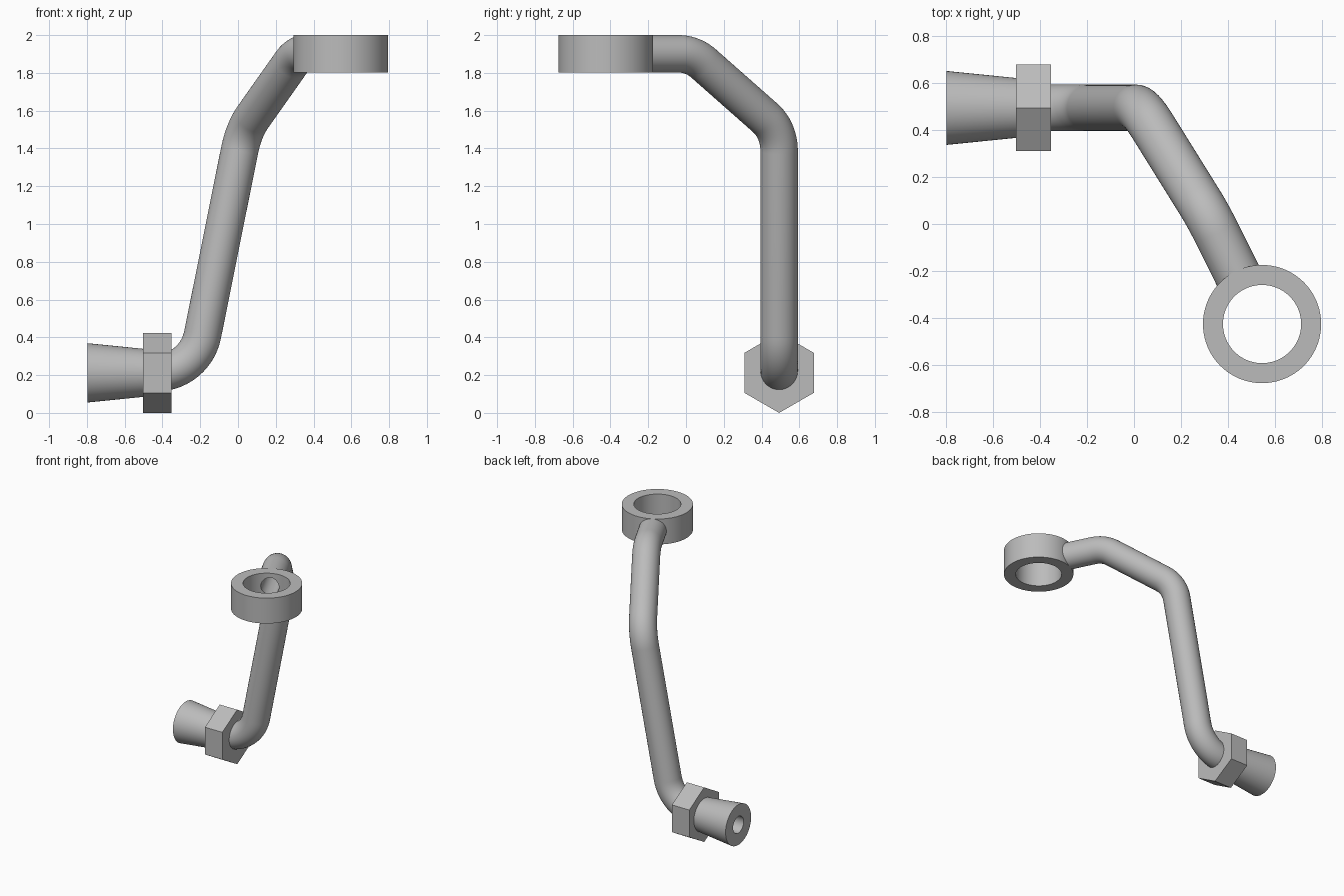
import bpy, bmesh, math
from mathutils import Vector, Matrix, Quaternion

cube = bpy.data.objects.get("Cube")
if cube:
    bpy.data.objects.remove(cube, do_unlink=True)

metal = bpy.data.materials.new("grey_metal")
metal.use_nodes = True
colour = (0.5, 0.5, 0.5, 1)
metal.diffuse_color = colour
metal.node_tree.nodes["Principled BSDF"].inputs["Base Color"].default_value = colour

SIDES = 48
PIPE_R, BORE_R, BEND_R = 0.099, 0.065, 0.25


def circle(centre, direction_a, direction_b, radius, sides):
    """Points of a polygon around centre, starting along direction_a."""
    steps = [math.tau * i / sides for i in range(sides)]
    return [centre + (direction_a * math.cos(t) + direction_b * math.sin(t)) * radius
            for t in steps]


def finish(obj):
    """Smooth the round faces and keep the edges crisp."""
    obj.data.shade_smooth()
    obj.data.set_sharp_from_angle(angle=math.radians(35))


def skin(name, rings):
    """Join rings of points into a closed, hollow body."""
    bm = bmesh.new()
    loops = [[bm.verts.new(p) for p in ring] for ring in rings]
    for a, b in zip(loops, loops[1:] + loops[:1]):
        for i in range(len(a)):
            j = (i + 1) % len(a)
            bm.faces.new((a[i], a[j], b[j], b[i]))
    bmesh.ops.recalc_face_normals(bm, faces=bm.faces)
    mesh = bpy.data.meshes.new(name)
    bm.to_mesh(mesh)
    bm.free()
    mesh.materials.append(metal)
    obj = bpy.data.objects.new(name, mesh)
    bpy.context.collection.objects.link(obj)
    finish(obj)
    return obj


def lathe(name, origin, axis, start, profile, sides=SIDES):
    """Turn a closed (radius, distance) profile around an axis."""
    axis, start = Vector(axis), Vector(start)
    side = axis.cross(start)
    return skin(name, [circle(origin + axis * d, start, side, r, sides)
                       for r, d in profile])


def bend(before, corner, after, steps=14):
    """Points of a round bend replacing a corner."""
    a, b = (corner - before).normalized(), (after - corner).normalized()
    angle = a.angle(b)
    axis = a.cross(b).normalized()
    start = corner - a * BEND_R * math.tan(angle / 2)
    centre = start + axis.cross(a) * BEND_R
    return [centre + Quaternion(axis, angle * i / steps) @ (start - centre)
            for i in range(steps + 1)]


# Key positions
inlet = Vector((0, 0.493, 0.212))
ring_centre = Vector((0.544, -0.425, 1.901))
corners = [Vector((-0.45, inlet.y, inlet.z)),
           Vector((-0.228, inlet.y, inlet.z)),
           Vector((0.03, inlet.y, 1.497)),
           Vector((0.315, 0.035, 1.901))]
arm = (ring_centre - corners[-1]).normalized()
corners.append(ring_centre - arm * 0.21)

# Bent hollow pipe
path = [corners[0]]
for trio in zip(corners, corners[1:], corners[2:]):
    path += bend(*trio)
path.append(corners[-1])
tangent, side = Vector((1, 0, 0)), Vector((0, 0, 1))
outer, inner = [], []
for i, point in enumerate(path):
    before, after = path[max(i - 1, 0)], path[min(i + 1, len(path) - 1)]
    heading = (point - before).normalized() + (after - point).normalized()
    heading.normalize()
    side = tangent.rotation_difference(heading) @ side
    tangent = heading
    other = tangent.cross(side)
    outer.append(circle(point, side, other, PIPE_R, SIDES))
    inner.append(circle(point, side, other, BORE_R, SIDES))
skin("bent_pipe", outer + inner[::-1])

# Flared end sleeve
lathe("flared_sleeve", inlet, (1, 0, 0), (0, 0, 1),
      [(0.157, -0.796), (0.122, -0.45), (BORE_R, -0.45), (BORE_R, -0.796)])

# Hexagonal nut with a corner pointing up
lathe("hex_nut", inlet, (1, 0, 0), (0, 0, 1),
      [(0.212, -0.502), (0.212, -0.352), (0.088, -0.352), (0.088, -0.502)], 6)

# Ring fitting
ring = lathe("ring_fitting", ring_centre, (0, 0, 1), (1, 0, 0),
             [(0.251, -0.099), (0.251, 0.099), (0.166, 0.099), (0.166, -0.099)], 96)

# Side port through the ring wall, in line with the pipe
bm = bmesh.new()
place = Matrix.Translation(ring_centre - arm * 0.2) @ arm.to_track_quat('Z', 'Y').to_matrix().to_4x4()
bmesh.ops.create_cone(bm, cap_ends=True, segments=SIDES, radius1=BORE_R,
                      radius2=BORE_R, depth=0.2, matrix=place)
port_mesh = bpy.data.meshes.new("port_cutter")
bm.to_mesh(port_mesh)
bm.free()
port_mesh.materials.append(metal)
port = bpy.data.objects.new("port_cutter", port_mesh)
port.hide_render = True
bpy.context.collection.objects.link(port)
cut = ring.modifiers.new("port", 'BOOLEAN')
cut.operation, cut.solver, cut.object = 'DIFFERENCE', 'EXACT', port
bpy.context.view_layer.update()
graph = bpy.context.evaluated_depsgraph_get()
drilled = bpy.data.meshes.new_from_object(ring.evaluated_get(graph))
ring.modifiers.clear()
ring.data = drilled
finish(ring)
bpy.data.objects.remove(port, do_unlink=True)
